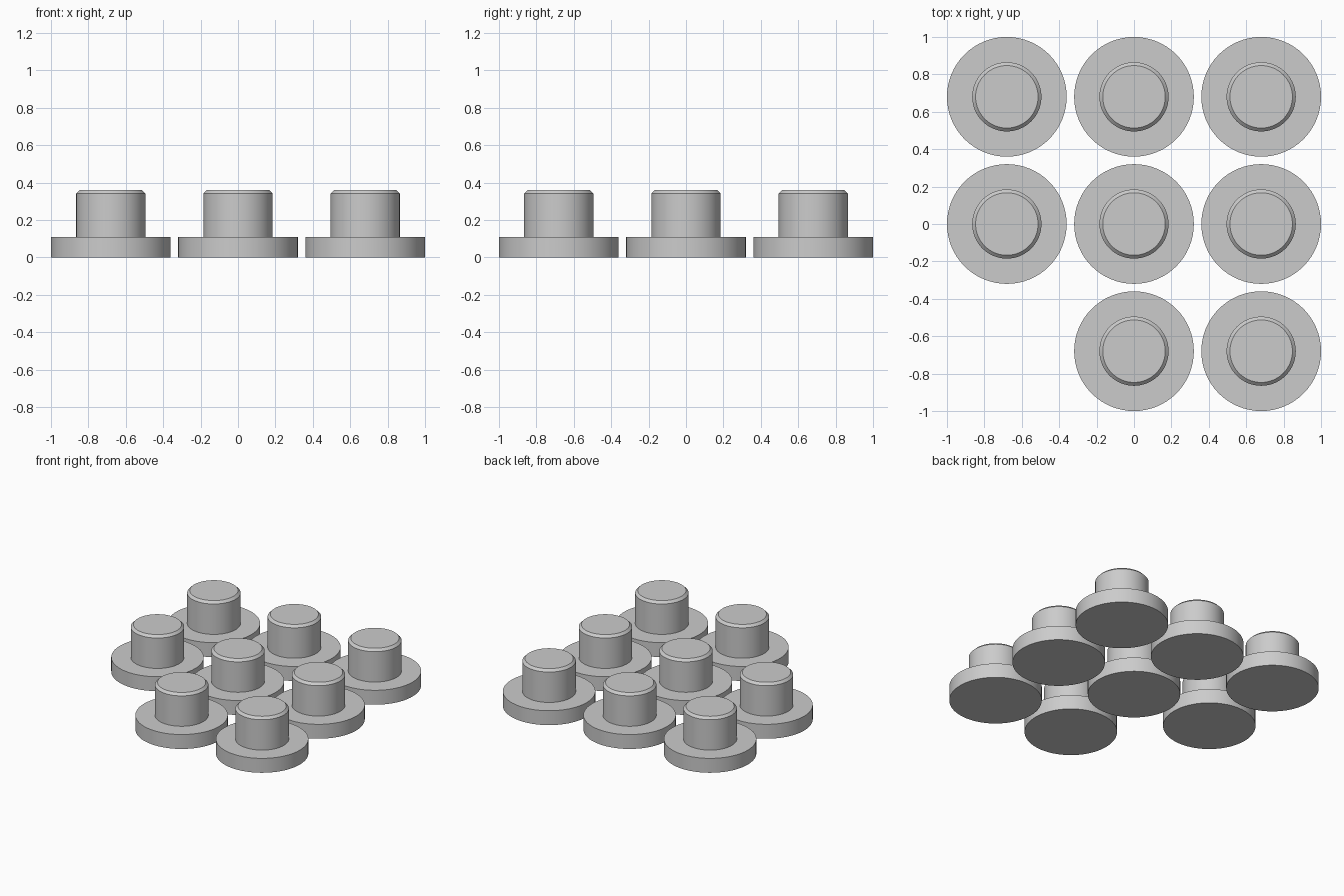
import bpy, bmesh, math

if "Cube" in bpy.data.objects:
    bpy.data.objects.remove(bpy.data.objects["Cube"])

PITCH = 0.68
SEGMENTS = 64
# Half profile (radius, height): flange, post and chamfered tip
PROFILE = [(0.32, 0.0), (0.32, 0.11), (0.185, 0.11), (0.185, 0.342), (0.167, 0.36)]

grey = bpy.data.materials.new("plain grey")
grey.diffuse_color = (0.6, 0.6, 0.6, 1)
grey.use_nodes = True
grey.node_tree.nodes["Principled BSDF"].inputs["Base Color"].default_value = grey.diffuse_color


def flanged_plug_mesh():
    """Revolve the profile into a closed flanged plug."""
    bm = bmesh.new()
    rings = []
    for r, z in PROFILE:
        rings.append([bm.verts.new((r * math.cos(a), r * math.sin(a), z))
                      for a in (2 * math.pi * i / SEGMENTS for i in range(SEGMENTS))])
    for low, high in zip(rings, rings[1:]):
        for i in range(SEGMENTS):
            j = (i + 1) % SEGMENTS
            bm.faces.new((low[i], low[j], high[j], high[i]))
    bm.faces.new(rings[0][::-1])   # underside
    bm.faces.new(rings[-1])        # tip
    bmesh.ops.recalc_face_normals(bm, faces=bm.faces)
    mesh = bpy.data.meshes.new("flanged_plug")
    bm.to_mesh(mesh)
    bm.free()
    mesh.materials.append(grey)
    return mesh


# Three by three grid, with the front left place empty
mesh = flanged_plug_mesh()
plugs = []
for row in (-1, 0, 1):
    for col in (-1, 0, 1):
        if (col, row) == (-1, -1):
            continue
        plug = bpy.data.objects.new(f"flanged_plug_{len(plugs) + 1}", mesh)
        plug.location = (col * PITCH, row * PITCH, 0)
        bpy.context.collection.objects.link(plug)
        plugs.append(plug)

# Smooth round walls, sharp rims (the mesh is shared by all plugs)
bpy.context.view_layer.objects.active = plugs[0]
plugs[0].select_set(True)
bpy.ops.object.shade_smooth_by_angle(angle=math.radians(30))
